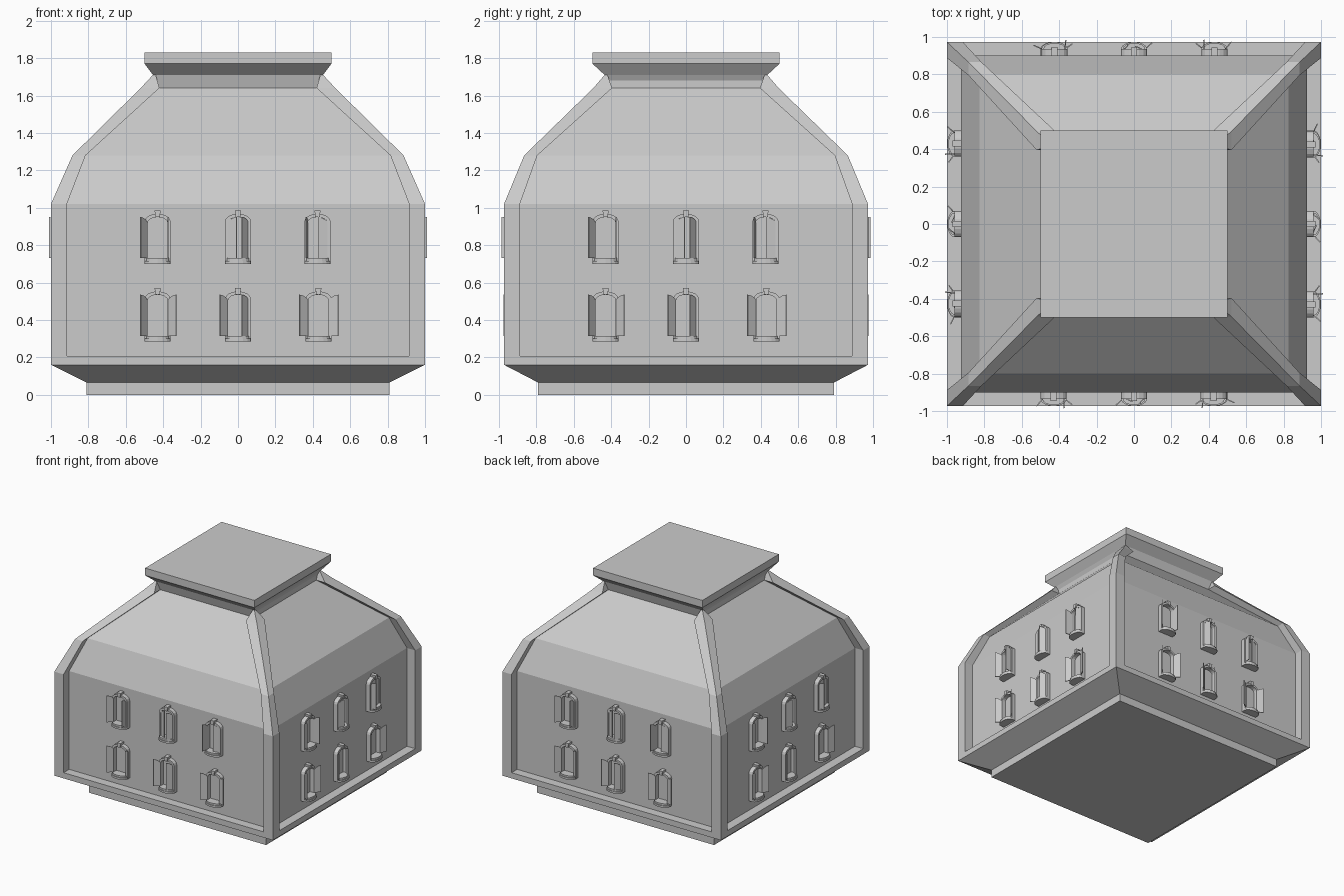
import bpy, bmesh
from math import sin, cos, pi, radians
from mathutils import Vector, Matrix

if "Cube" in bpy.data.objects:
    bpy.data.objects.remove(bpy.data.objects["Cube"])


def finish(bm, name):
    bmesh.ops.recalc_face_normals(bm, faces=bm.faces[:])
    me = bpy.data.meshes.new(name)
    bm.to_mesh(me)
    bm.free()
    return me


def place(me, name, matrix=Matrix()):
    ob = bpy.data.objects.new(name, me)
    ob.matrix_world = matrix
    bpy.context.collection.objects.link(ob)
    return ob


def stack(bm, sections):
    """Closed solid through rectangles (x0, x1, y0, y1, z)."""
    rings = [[bm.verts.new(p) for p in ((a, c, z), (b, c, z), (b, d, z), (a, d, z))]
             for a, b, c, d, z in sections]
    for lo, hi in zip(rings, rings[1:]):
        for i in range(4):
            j = (i + 1) % 4
            bm.faces.new((lo[i], lo[j], hi[j], hi[i]))
    bm.faces.new(rings[0][::-1])
    bm.faces.new(rings[-1])


def tower(name, levels):
    bm = bmesh.new()
    stack(bm, [(-x, x, -y, y, z) for x, y, z in levels])
    place(finish(bm, name), name)


def prism(bm, pts, offset):
    front = [bm.verts.new(p) for p in pts]
    back = [bm.verts.new(Vector(p) + Vector(offset)) for p in pts]
    n = len(pts)
    for i in range(n):
        j = (i + 1) % n
        bm.faces.new((front[i], front[j], back[j], back[i]))
    bm.faces.new(front)
    bm.faces.new(back[::-1])


# Main masses: plinth with flared base, recessed walls and roof, cap slab
tower("base", [(.81, .79, 0), (.81, .79, .065), (1, .973, .16), (1, .973, .207)])
tower("walls_and_roof", [(.925, .90, .18), (.925, .90, 1.02), (.825, .80, 1.28),
                         (.44, .415, 1.64), (.44, .415, 1.72)])
tower("cap", [(.42, .415, 1.64), (.455, .435, 1.71), (.5, .5, 1.77), (.5, .5, 1.83)])

# Corner ribs: x, y, height, width
rib = [(1, .973, .16, .085), (1, .973, 1.02, .085), (.885, .865, 1.28, .07),
       (.52, .495, 1.64, .10), (.455, .435, 1.71, .015)]
for sx in (-1, 1):
    for sy in (-1, 1):
        bm = bmesh.new()
        stack(bm, [(sx * x, sx * (x - w), sy * y, sy * (y - w), z) for x, y, z, w in rib])
        place(finish(bm, "corner_rib"), "corner_rib")


# Windows of one side: outward is -y, wall at y = 0
def arch(hw, spring, top, n=8):
    return [(hw * cos(pi * i / n), spring + (top - spring) * sin(pi * i / n))
            for i in range(n + 1)]


def add_frame(bm, x, z):
    outer = [(.07, .015)] + arch(.07, .225, .268) + [(-.07, .015)]
    inner = [(.053, .015)] + arch(.053, .22, .25) + [(-.053, .015)]
    prism(bm, [(x + a, 0, z + b) for a, b in outer + inner[::-1]], (0, -.035, 0))


def add_sill(bm, x, z):
    for hw, z0, z1 in ((.07, 0, .016), (.06, .016, .03)):
        bow = [(hw * cos(pi * i / 8), -.035 - .55 * hw * sin(pi * i / 8)) for i in range(9)]
        pts = [(hw, 0)] + bow + [(-hw, 0)]
        prism(bm, [(x + a, b, z + z0) for a, b in pts], (0, 0, z1 - z0))


def add_keystone(bm, x, z):
    pts = [(-.012, .25), (.012, .25), (.016, .285), (-.016, .285)]
    prism(bm, [(x + a, 0, z + b) for a, b in pts], (0, -.045, 0))


def add_shutter(bm, x, z, side, angle):
    a = radians(angle)
    d = Vector((-side * cos(a), -sin(a), 0))
    t = Vector((-side * sin(a), cos(a), 0)) * .006
    hinge = Vector((x + side * .058, -.03, z))
    shape = [(0, .03), (.055, .03), (.055, .25), (.035, .246), (.015, .236), (0, .22)]
    prism(bm, [hinge + d * u + Vector((0, 0, v)) for u, v in shape], t)


# Window x, sill height, left and right shutter opening angles
windows = [(-.43, .70, 130, 92), (0, .70, 25, 50), (.425, .70, 96, 10),
           (-.43, .285, 130, 142), (0, .285, 138, 50), (.43, .285, 145, 155)]
parts = {n: bmesh.new() for n in ("window_frames", "sills", "keystones", "shutters")}
for x, z, left, right in windows:
    add_frame(parts["window_frames"], x, z)
    add_sill(parts["sills"], x, z)
    add_keystone(parts["keystones"], x, z)
    add_shutter(parts["shutters"], x, z, -1, left)
    add_shutter(parts["shutters"], x, z, 1, right)

# Repeat the window set on all four sides
for name, bm in parts.items():
    me = finish(bm, name)
    for k in range(4):
        d = .925 if k % 2 else .90
        place(me, name, Matrix.Rotation(k * pi / 2, 4, 'Z') @ Matrix.Translation((0, -d, 0)))
